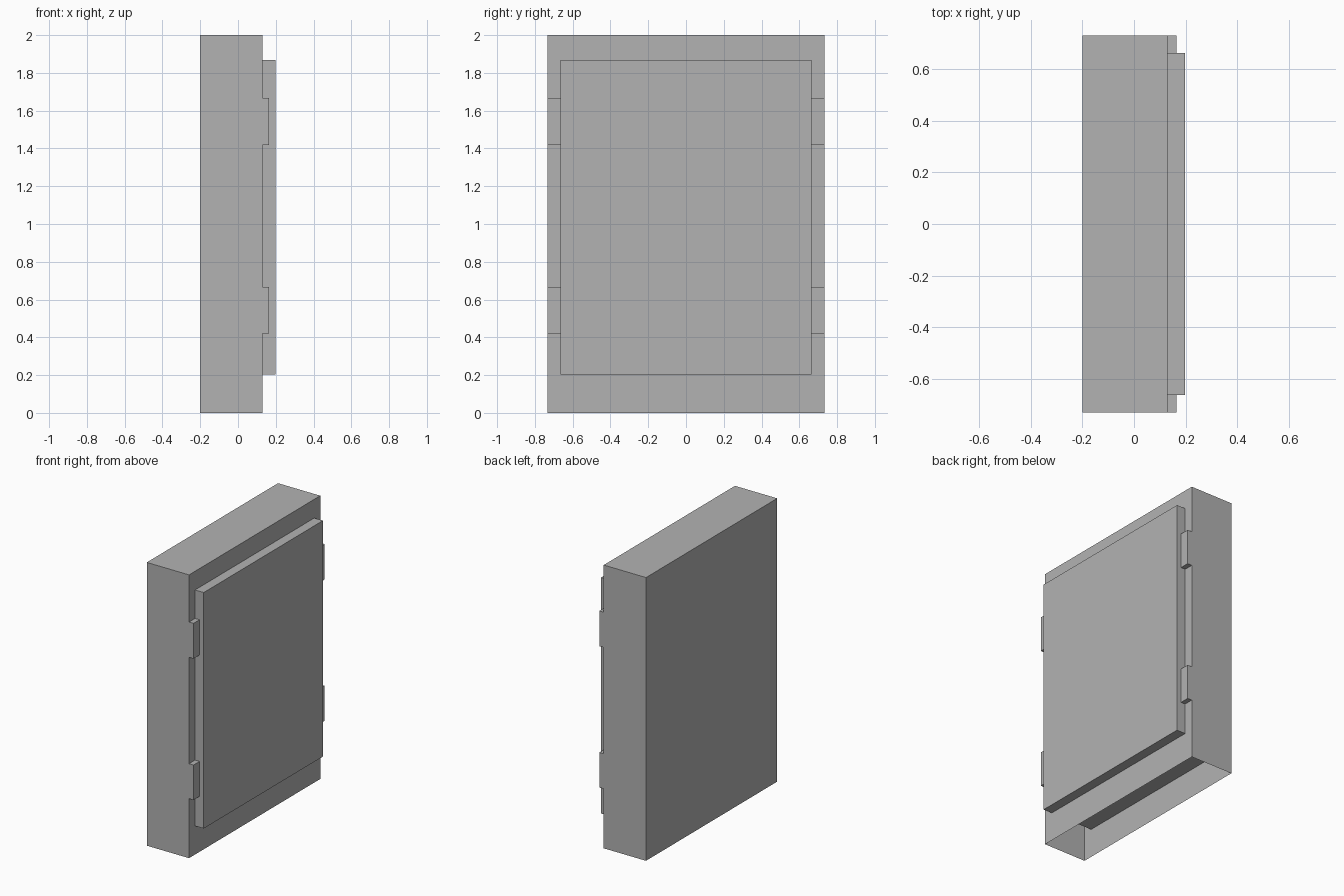
import bpy
import bmesh

cube = bpy.data.objects.get("Cube")
if cube:
    bpy.data.objects.remove(cube, do_unlink=True)

grey = bpy.data.materials.new("plain grey")
grey.use_nodes = True
colour = (0.448, 0.448, 0.448, 1)
grey.diffuse_color = colour
grey.node_tree.nodes["Principled BSDF"].inputs["Base Color"].default_value = colour


def extrude_profile(name, profile, half_width, open_bottom=False):
    """Extrude an x-z outline along y, optionally leaving the underside open."""
    bm = bmesh.new()
    face = bm.faces.new([bm.verts.new((x, -half_width, z)) for x, z in profile])
    result = bmesh.ops.extrude_face_region(bm, geom=[face])
    moved = [v for v in result["geom"] if isinstance(v, bmesh.types.BMVert)]
    bmesh.ops.translate(bm, verts=moved, vec=(0, 2 * half_width, 0))
    bmesh.ops.recalc_face_normals(bm, faces=bm.faces)
    if open_bottom:
        under = [f for f in bm.faces if all(v.co.z < 0.001 for v in f.verts)]
        bmesh.ops.delete(bm, geom=under, context='FACES_ONLY')
    mesh = bpy.data.meshes.new(name)
    bm.to_mesh(mesh)
    bm.free()
    mesh.materials.append(grey)
    obj = bpy.data.objects.new(name, mesh)
    bpy.context.collection.objects.link(obj)
    return obj


back, front, tab = -0.2, 0.13, 0.165

# Hollow case, open underneath, with two raised bands across its face
outline = [(back, 0), (front, 0)]
for low, high in ((0.42, 0.667), (1.418, 1.667)):
    outline += [(front, low), (tab, low), (tab, high), (front, high)]
outline += [(front, 2), (back, 2)]
extrude_profile("case", outline, 0.732, open_bottom=True)

# Door panel, running through the case to its rear wall
inner, outer = back + 0.001, 0.198
extrude_profile("door_panel", [(inner, 0.202), (outer, 0.202),
                               (outer, 1.868), (inner, 1.868)], 0.665)
